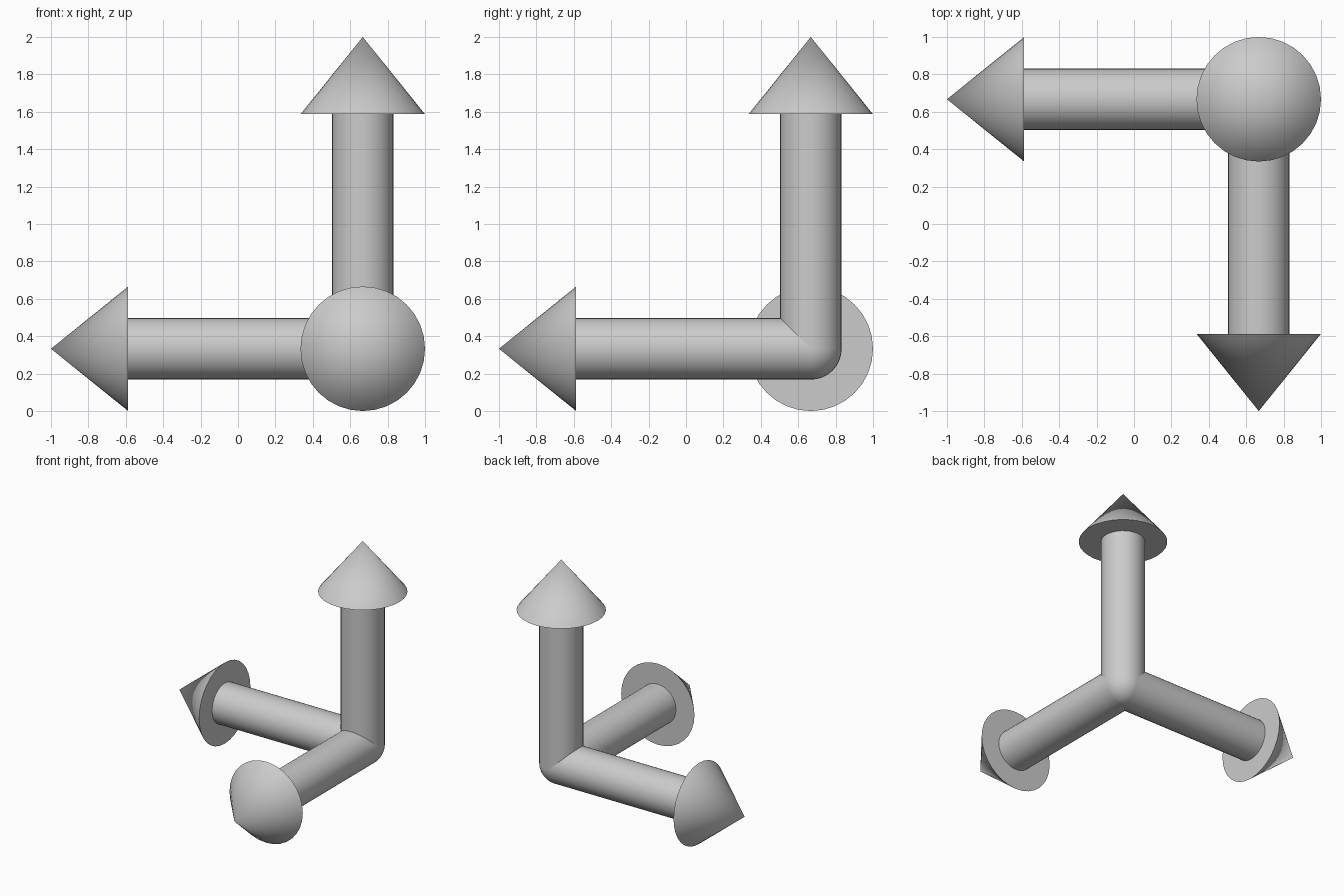
import bpy
from math import radians
from mathutils import Vector

if "Cube" in bpy.data.objects:
    bpy.data.objects.remove(bpy.data.objects["Cube"])

CORNER = Vector((0.667, 0.667, 0.333))
SHAFT_R, HEAD_R = 0.165, 0.333
LENGTH, HEAD_LEN = 1.667, 0.413
SIDES = 32


def finish(obj, name):
    obj.name = name
    bpy.ops.object.shade_smooth_by_angle(angle=radians(35))


def arrow(name, direction):
    d = Vector(direction)
    rot = d.to_track_quat('Z', 'Y').to_euler()
    shaft_len = LENGTH - HEAD_LEN
    # shaft, open at both ends (hidden by the corner ball and the head)
    bpy.ops.mesh.primitive_cylinder_add(
        vertices=SIDES, radius=SHAFT_R, depth=shaft_len, end_fill_type='NOTHING',
        location=CORNER + d * shaft_len / 2, rotation=rot)
    finish(bpy.context.object, name + "_shaft")
    # pointed head with a flat base
    bpy.ops.mesh.primitive_cone_add(
        vertices=SIDES, radius1=HEAD_R, radius2=0, depth=HEAD_LEN,
        location=CORNER + d * (LENGTH - HEAD_LEN / 2), rotation=rot)
    finish(bpy.context.object, name + "_head")


arrow("left_arrow", (-1, 0, 0))
arrow("front_arrow", (0, -1, 0))
arrow("up_arrow", (0, 0, 1))

# rounded joint where the three shafts meet
bpy.ops.mesh.primitive_uv_sphere_add(
    segments=SIDES, ring_count=SIDES // 2, radius=SHAFT_R, location=CORNER)
finish(bpy.context.object, "corner_ball")
